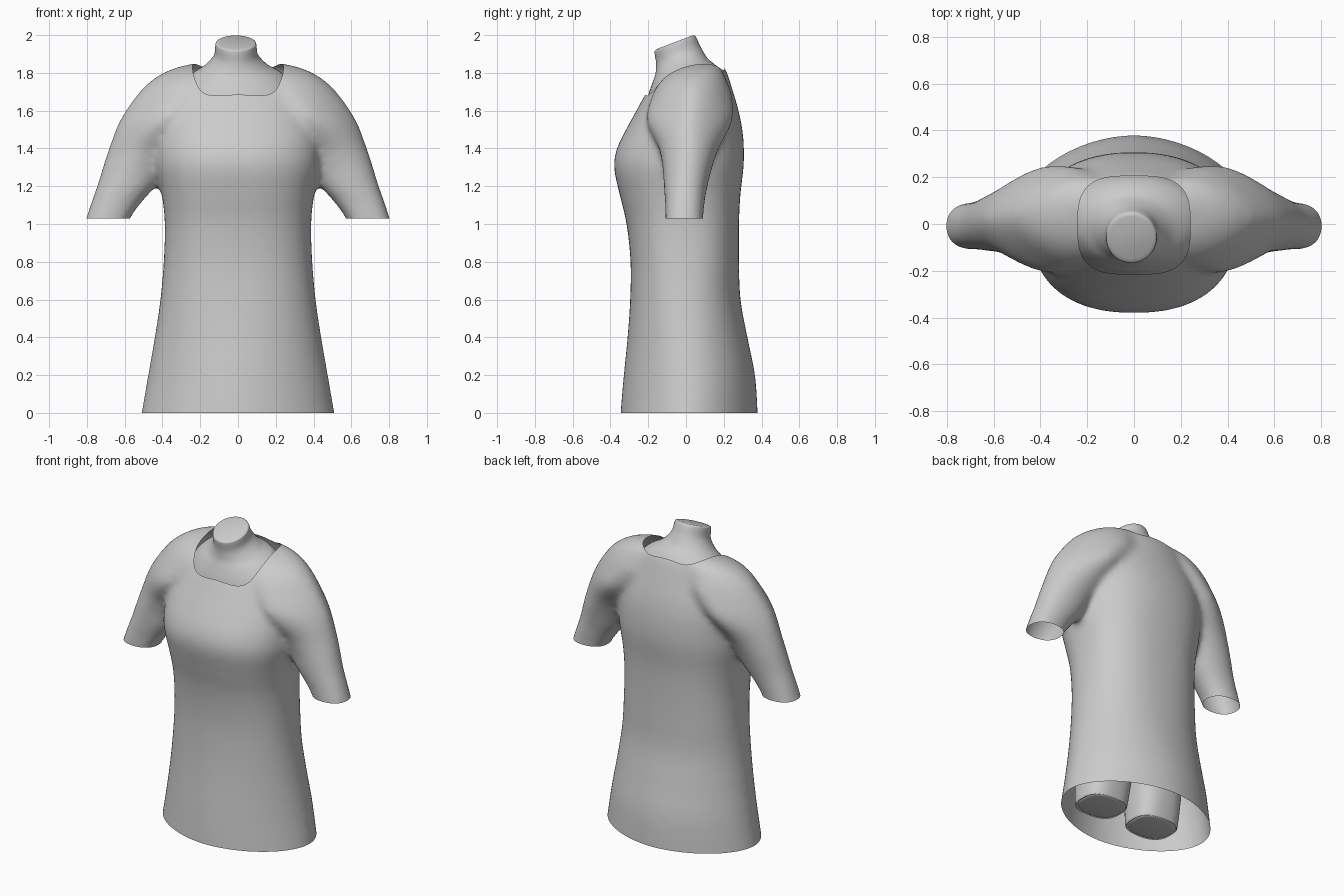
import bpy, bmesh
from math import cos, sin, pi
from mathutils import Vector
from mathutils.bvhtree import BVHTree

cube = bpy.data.objects.get("Cube")
if cube:
    bpy.data.objects.remove(cube)

grey = bpy.data.materials.new("plain grey")
grey.use_nodes = True
grey.diffuse_color = (0.6, 0.6, 0.6, 1)
grey.node_tree.nodes["Principled BSDF"].inputs["Base Color"].default_value = grey.diffuse_color


def spow(value, power):
    return abs(value) ** power * (1 if value > 0 else -1)


def smooth_keys(keys, steps):
    """Catmull-Rom interpolation through rows of numbers."""
    out = []
    for i in range(len(keys) - 1):
        a, b, c, d = (keys[max(0, min(len(keys) - 1, i + k))] for k in (-1, 0, 1, 2))
        for s in range(steps):
            t = s / steps
            out.append([q + t / 2 * (r - p + t * (2 * p - 5 * q + 4 * r - u + t * (3 * (q - r) + u - p)))
                        for p, q, r, u in zip(a, b, c, d)])
    return out + [list(keys[-1])]


def loft(bm, keys, steps=6, sides=48):
    """Closed skin over rounded rings; a row is z, x min, x max, y min, y max, roundness, slope."""
    rings = []
    for z, left, right, front, back, power, slope in smooth_keys(keys, steps):
        ring = []
        for i in range(sides):
            a = 2 * pi * i / sides
            dx = spow(cos(a), 2 / power) * (right - left) / 2
            dy = spow(sin(a), 2 / power) * (back - front) / 2
            ring.append(bm.verts.new(((left + right) / 2 + dx, (front + back) / 2 + dy, z + slope * dy)))
        rings.append(ring)
    for low, high in zip(rings, rings[1:]):
        for i in range(sides):
            j = (i + 1) % sides
            bm.faces.new((low[i], low[j], high[j], high[i]))
    bm.faces.new(rings[0][::-1])
    bm.faces.new(rings[-1])


def make_object(name, bm):
    bmesh.ops.recalc_face_normals(bm, faces=bm.faces)
    mesh = bpy.data.meshes.new(name)
    bm.to_mesh(mesh)
    bm.free()
    mesh.materials.append(grey)
    ob = bpy.data.objects.new(name, mesh)
    bpy.context.collection.objects.link(ob)
    return ob


def shade(ob):
    bpy.ops.object.select_all(action="DESELECT")
    ob.select_set(True)
    bpy.context.view_layer.objects.active = ob
    bpy.ops.object.shade_smooth_by_angle(angle=0.9)


def flat(rows):
    return [row + (0,) for row in rows]


def mirrored(rows):
    return [(z, -b, -a) + tuple(rest) for z, a, b, *rest in rows]


# Shirt: torso rows are z, half width, front, back, roundness
torso = [(-.1, .53, -.35, .38, 1.85), (0, .512, -.347, .38, 1.85), (.2, .477, -.33, .366, 1.9),
         (.4, .442, -.31, .326, 2), (.6, .412, -.296, .289, 2.15), (.8, .394, -.294, .281, 2.3),
         (1, .388, -.315, .281, 2.4), (1.15, .403, -.35, .288, 2.4), (1.3, .435, -.382, .305, 2.3),
         (1.4, .44, -.366, .307, 2.25), (1.5, .44, -.318, .299, 2.2), (1.6, .43, -.263, .279, 2.1),
         (1.7, .39, -.207, .25, 2), (1.78, .33, -.14, .225, 2), (1.83, .27, -.06, .205, 2.1),
         (1.86, .2, .02, .17, 2.1)]
sleeve = flat([(.93, .61, .836, -.11, .09, 2.3), (1.03, .57, .805, -.11, .092, 2.3),
               (1.12, .505, .776, -.112, .1, 2.2), (1.2, .435, .747, -.118, .115, 2.1),
               (1.3, .37, .717, -.125, .14, 2), (1.4, .28, .685, -.145, .175, 1.8),
               (1.55, .12, .627, -.21, .25, 1.5), (1.68, 0, .54, -.18, .245, 1.6),
               (1.76, 0, .46, -.13, .215, 1.8), (1.815, 0, .365, -.06, .19, 2), (1.847, .05, .26, .03, .15, 2)])
bm = bmesh.new()
loft(bm, flat([(z, -w, w, f, b, p) for z, w, f, b, p in torso]))
loft(bm, sleeve)
loft(bm, mirrored(sleeve))
blank = make_object("shirt_blank", bm)
remesh = blank.modifiers.new("merge", "REMESH")
remesh.mode = "VOXEL"
remesh.voxel_size = 0.016
soften = blank.modifiers.new("soften", "SMOOTH")
soften.factor = 0.5
soften.iterations = 24
graph = bpy.context.evaluated_depsgraph_get()
bm = bmesh.new()
bm.from_mesh(blank.evaluated_get(graph).to_mesh())
bpy.data.objects.remove(blank)


# Open the hem and the cuffs
def trim(height, rule):
    faces = [f for f in bm.faces if rule(f.calc_center_median())]
    geom = list({v for f in faces for v in f.verts}) + list({e for f in faces for e in f.edges}) + faces
    bmesh.ops.bisect_plane(bm, geom=geom, plane_co=(0, 0, height), plane_no=(0, 0, 1), clear_inner=True)


trim(0, lambda c: c.z < 0.3)
trim(1.03, lambda c: c.z > 0.6 and abs(c.x) > 0.5)


# Open the neckline along a rounded square seen from above
def collar(p):
    return (abs(p.x / .24) ** 3.2 + abs((p.y + .005) / .21) ** 3.2) ** (1 / 3.2)


surface = BVHTree.FromBMesh(bm)
inside = [f for f in bm.faces if f.calc_center_median().z > 1.55 and collar(f.calc_center_median()) < 1]
bmesh.ops.delete(bm, geom=inside, context="FACES")
for v in bm.verts:
    if v.is_boundary and v.co.z > 1.5:
        k = collar(v.co)
        v.co.x /= k
        v.co.y = (v.co.y + .005) / k - .005
        hit = surface.ray_cast(Vector((v.co.x, v.co.y, 3)), Vector((0, 0, -1)))[0]
        if hit:
            v.co.z = hit.z
shade(make_object("shirt", bm))

# Body with neck, sitting inside the shirt
bm = bmesh.new()
loft(bm, [(.6, -.3, .3, -.22, .2, 2.2, 0), (.8, -.34, .34, -.25, .24, 2.2, 0), (1, -.34, .34, -.27, .24, 2.2, 0),
          (1.3, -.37, .37, -.34, .27, 2.2, 0), (1.5, -.37, .37, -.275, .26, 2.1, 0),
          (1.63, -.35, .35, -.222, .235, 2, .1), (1.73, -.3, .3, -.198, .205, 2, .2),
          (1.79, -.245, .24, -.178, .165, 2, .25), (1.835, -.175, .16, -.162, .115, 2, .3),
          (1.89, -.128, .108, -.158, .08, 2, .36), (1.945, -.12, .098, -.166, .055, 2, .38),
          (1.957, -.117, .095, -.164, .045, 2, .38), (1.963, -.106, .084, -.15, .034, 2, .38)])
shade(make_object("body", bm))

# Legs, cut short just above the hem
leg = flat([(.03, .08, .31, -.165, .025, 2.6), (.038, .055, .335, -.19, .05, 2.6), (.07, .04, .35, -.205, .065, 2.6),
            (.4, .02, .35, -.2, .13, 2.4), (.75, .01, .33, -.2, .18, 2.2)])
for name, rows in (("left_leg", leg), ("right_leg", mirrored(leg))):
    bm = bmesh.new()
    loft(bm, rows)
    shade(make_object(name, bm))
